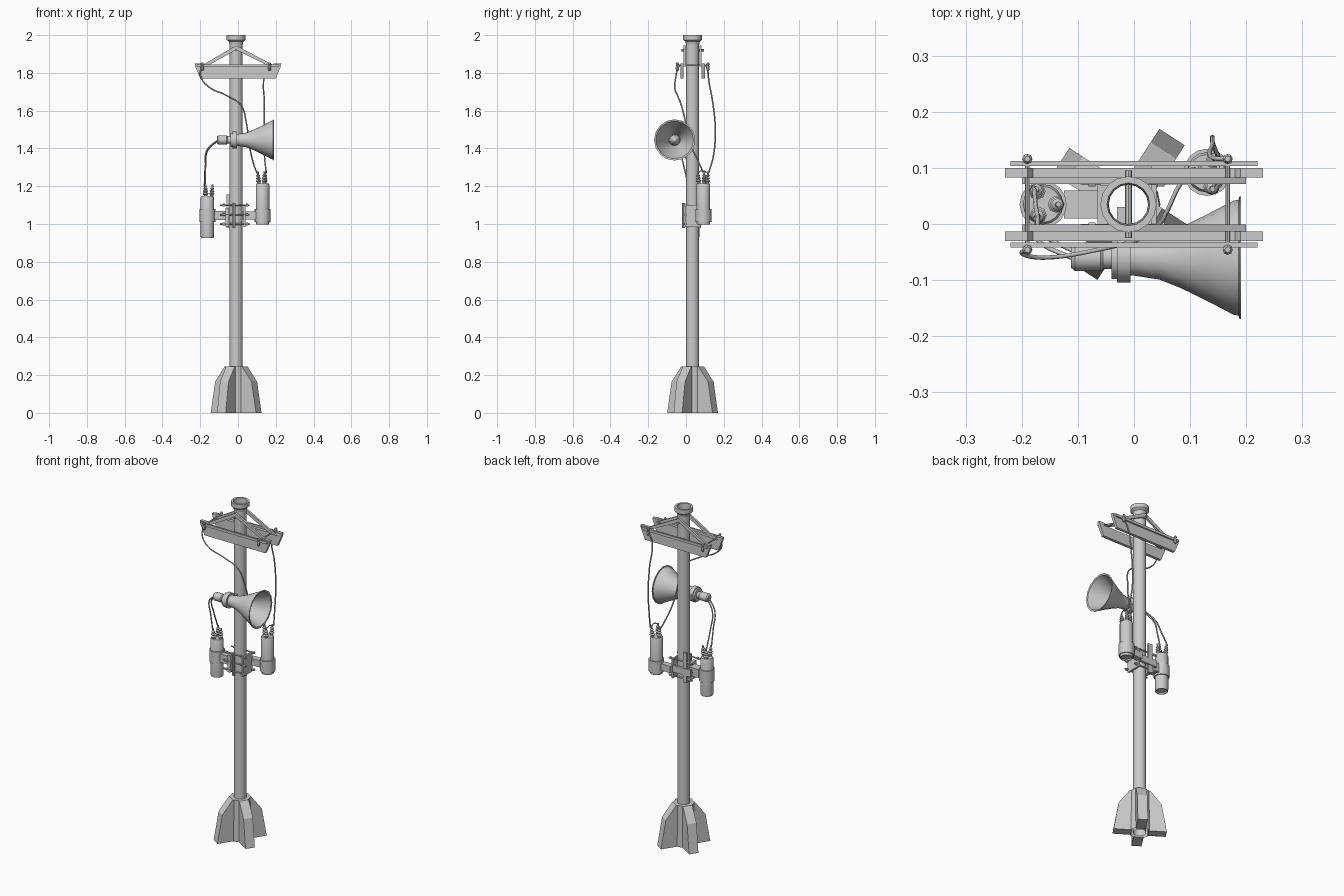
import bpy, bmesh, math
from mathutils import Vector, Matrix

PX, PY = -0.01, 0.035          # pole axis


def finish(bm, name, smooth=False):
    bmesh.ops.recalc_face_normals(bm, faces=bm.faces)
    me = bpy.data.meshes.new(name)
    bm.to_mesh(me)
    bm.free()
    ob = bpy.data.objects.new(name, me)
    bpy.context.collection.objects.link(ob)
    if smooth:
        bpy.ops.object.select_all(action='DESELECT')
        ob.select_set(True)
        bpy.context.view_layer.objects.active = ob
        bpy.ops.object.shade_smooth_by_angle(angle=math.radians(35))
    return ob


def box(name, x0, x1, y0, y1, z0, z1):
    bm = bmesh.new()
    m = Matrix.Translation(((x0 + x1) / 2, (y0 + y1) / 2, (z0 + z1) / 2))
    bmesh.ops.create_cube(bm, size=1, matrix=m @ Matrix.Diagonal((x1 - x0, y1 - y0, z1 - z0, 1)))
    return finish(bm, name)


def lathe(name, prof, origin, axis=(0, 0, 1), n=16, caps=True):
    """prof = (radius, distance along axis) pairs"""
    bm = bmesh.new()
    rot = Vector((0, 0, 1)).rotation_difference(Vector(axis)).to_matrix()
    rings = []
    for r, h in prof:
        rings.append([bm.verts.new(Vector(origin) + rot @ Vector(
            (r * math.cos(2 * math.pi * i / n), r * math.sin(2 * math.pi * i / n), h))) for i in range(n)])
    for a, b in zip(rings, rings[1:]):
        for i in range(n):
            j = (i + 1) % n
            bm.faces.new((a[i], a[j], b[j], b[i]))
    if caps:
        bm.faces.new(rings[0])
        bm.faces.new(rings[-1])
    return finish(bm, name, True)


def rod(name, a, b, r, n=8):
    d = Vector(b) - Vector(a)
    return lathe(name, [(r, 0), (r, d.length)], a, d.normalized(), n)


def prism(name, pts, depth, mat):
    """outline in local x/z, extruded along local y by +-depth/2"""
    bm = bmesh.new()
    f = bm.faces.new([bm.verts.new((x, -depth / 2, z)) for x, z in pts])
    r = bmesh.ops.extrude_face_region(bm, geom=[f])
    bmesh.ops.translate(bm, vec=(0, depth, 0), verts=[v for v in r['geom'] if isinstance(v, bmesh.types.BMVert)])
    bm.transform(mat)
    return finish(bm, name)


def cable(name, pts, r=0.004):
    cu = bpy.data.curves.new(name, 'CURVE')
    cu.dimensions = '3D'
    cu.bevel_depth, cu.bevel_resolution, cu.resolution_u = r, 1, 6
    sp = cu.splines.new('BEZIER')
    sp.bezier_points.add(len(pts) - 1)
    for p, c in zip(sp.bezier_points, pts):
        p.co = c
        p.handle_left_type = p.handle_right_type = 'AUTO'
    ob = bpy.data.objects.new(name, cu)
    bpy.context.collection.objects.link(ob)


# hollow pole with flared open collar on top
lathe("pole", [(0.035, 0), (0.035, 1.96)], (PX, PY, 0), caps=False)
lathe("pole_collar", [(0.035, 1.95), (0.038, 1.965), (0.05, 1.975), (0.05, 2.0),
                      (0.038, 2.0), (0.036, 1.96)], (PX, PY, 0), caps=False)

# base sleeve with four tapered fins
lathe("base_sleeve", [(0.057, 0), (0.055, 0.245), (0.035, 0.245)], (PX, PY, 0), caps=False)
for k in range(4):
    m = Matrix.Translation((PX, PY, 0)) @ Matrix.Rotation(math.radians(57 + 90 * k), 4, 'Z')
    prism("base_fin", [(0.045, 0), (0.143, 0), (0.115, 0.165), (0.055, 0.245), (0.045, 0.245)], 0.054, m)

# crossarm beams, rails and A-frame braces, mirrored front/back of the pole
for s in (-1, 1):
    at = lambda off: Matrix.Translation((0, PY + s * off, 0))
    prism("crossarm_beam", [(-0.23, 1.85), (-0.225, 1.83), (-0.2, 1.77), (0.2, 1.77), (0.225, 1.83),
                            (0.23, 1.85), (0.19, 1.85), (0.18, 1.835), (-0.18, 1.835), (-0.19, 1.85)], 0.017, at(0.0565))
    prism("crossarm_rail", [(-0.22, 1.845), (-0.215, 1.83), (0.215, 1.83), (0.22, 1.845)], 0.009, at(0.0725))
    for t in (-1, 1):
        prism("crossarm_brace", [(t * 0.2, 1.835), (t * 0.165, 1.835), (PX, 1.922), (PX, 1.945)], 0.012, at(0.042))
    rod("brace_bolt", (PX, PY, 1.92), (PX, PY + s * 0.06, 1.92), 0.006)
for x in (-0.19, 0.167):
    rod("crossarm_bolt", (x, -0.05, 1.84), (x, 0.12, 1.84), 0.004)
    for y in (-0.046, 0.116):
        lathe("crossarm_insulator", [(0.005, -0.03), (0.009, -0.02), (0.009, -0.008), (0.006, 0),
                                     (0.009, 0.008), (0.005, 0.015)], (x, y, 1.84), n=8)

# loudspeaker horn, driver and clamp
HO = (0, -0.06, 1.445)
lathe("horn", [(0.03, -0.04), (0.032, 0.0), (0.039, 0.045), (0.055, 0.085), (0.077, 0.13), (0.102, 0.178),
               (0.103, 0.186), (0.109, 0.188), (0.109, 0.191), (0.1, 0.189), (0.073, 0.13),
               (0.05, 0.085), (0.034, 0.045), (0.03, 0.03)], HO, (1, 0, 0))
lathe("horn_throat_plug", [(0.03, 0.03), (0.026, 0.06), (0.012, 0.085), (0.004, 0.09)], HO, (1, 0, 0), 12)
lathe("horn_driver", [(0.018, -0.112), (0.024, -0.105), (0.024, -0.06), (0.02, -0.055), (0.02, -0.038)],
      HO, (1, 0, 0), 12)
lathe("horn_clamp", [(0.038, -0.04), (0.038, -0.03), (0.044, -0.03), (0.044, -0.006), (0.034, -0.006)],
      HO, (1, 0, 0))
box("horn_bracket", -0.03, -0.005, -0.03, 0.03, 1.43, 1.46)


# canisters with clamp band and bushings
def canister(side, x, y, z0, z1, bushings):
    lathe(side + "_canister", [(0.028, z0 + 0.008), (0.03, z0), (0.034, z0), (0.036, z0 + 0.012),
                               (0.036, z1 - 0.008), (0.032, z1)], (x, y, 0))
    lathe(side + "_canister_band", [(0.036, 1.01), (0.042, 1.01), (0.042, 1.08), (0.036, 1.08)], (x, y, 0), caps=False)
    for dx, dy in bushings:
        d = Vector((dx * 4, dy * 4, 1)).normalized()
        lathe(side + "_bushing", [(0.009, -0.005), (0.009, 0.008), (0.015, 0.014), (0.008, 0.02), (0.013, 0.028),
                                  (0.007, 0.034), (0.011, 0.042), (0.005, 0.048), (0.005, 0.062)],
              (x + dx, y + dy, z1), d, 8)


canister("left", -0.162, 0.035, 0.925, 1.147, [(0.022, 0), (-0.008, -0.018), (-0.01, 0.022)])
canister("right", 0.13, 0.092, 0.997, 1.215, [(0.008, -0.024), (0.012, 0.02), (-0.02, 0.004)])

# mounting arms, plates and clamp rods at the pole
box("left_arm", -0.125, -0.06, 0.01, 0.06, 1.02, 1.07)
box("right_arm", 0.03, 0.1, 0.07, 0.105, 1.025, 1.065)
box("rear_cross_bar", -0.09, 0.06, 0.072, 0.085, 1.025, 1.065)
box("left_plate", -0.065, -0.047, -0.005, 0.078, 0.985, 1.085)
box("rear_plate", -0.06, -0.035, 0.068, 0.08, 0.98, 1.155)
box("right_plate", 0.03, 0.04, -0.005, 0.08, 0.985, 1.1)
for z in (1.0, 1.05, 1.1):
    for y in (-0.004, 0.074):
        rod("clamp_rod", (-0.095, y, z), (0.06, y, z), 0.004)
        for x in (-0.075, 0.048):
            rod("clamp_nut", (x - 0.006, y, z), (x + 0.006, y, z), 0.008, 6)
rod("front_clamp_strap", (-0.02, -0.012, 0.98), (-0.02, -0.012, 1.11), 0.008)

# hanging cables
cable("horn_cable_left", [(-0.175, 0.012, 1.2), (-0.172, -0.01, 1.3), (-0.165, -0.035, 1.39), (-0.1, -0.065, 1.45)])
cable("horn_cable_right", [(-0.178, 0.065, 1.2), (-0.173, 0.02, 1.3), (-0.16, -0.02, 1.39), (-0.1, -0.052, 1.445)])
cable("front_cable", [(-0.19, -0.045, 1.83), (-0.2, -0.052, 1.79), (-0.16, -0.06, 1.73), (-0.06, -0.045, 1.68),
                      (0.015, -0.025, 1.63), (0.045, 0.0, 1.53), (0.06, 0.025, 1.42), (0.085, 0.075, 1.31),
                      (0.105, 0.097, 1.26)])
cable("rear_cable", [(0.167, 0.116, 1.83), (0.14, 0.118, 1.78), (0.14, 0.142, 1.64), (0.14, 0.155, 1.5),
                     (0.14, 0.145, 1.36), (0.15, 0.12, 1.27)])
cable("jumper_cable", [(0.14, 0.062, 1.27), (0.148, 0.085, 1.282), (0.15, 0.118, 1.27)], 0.003)
